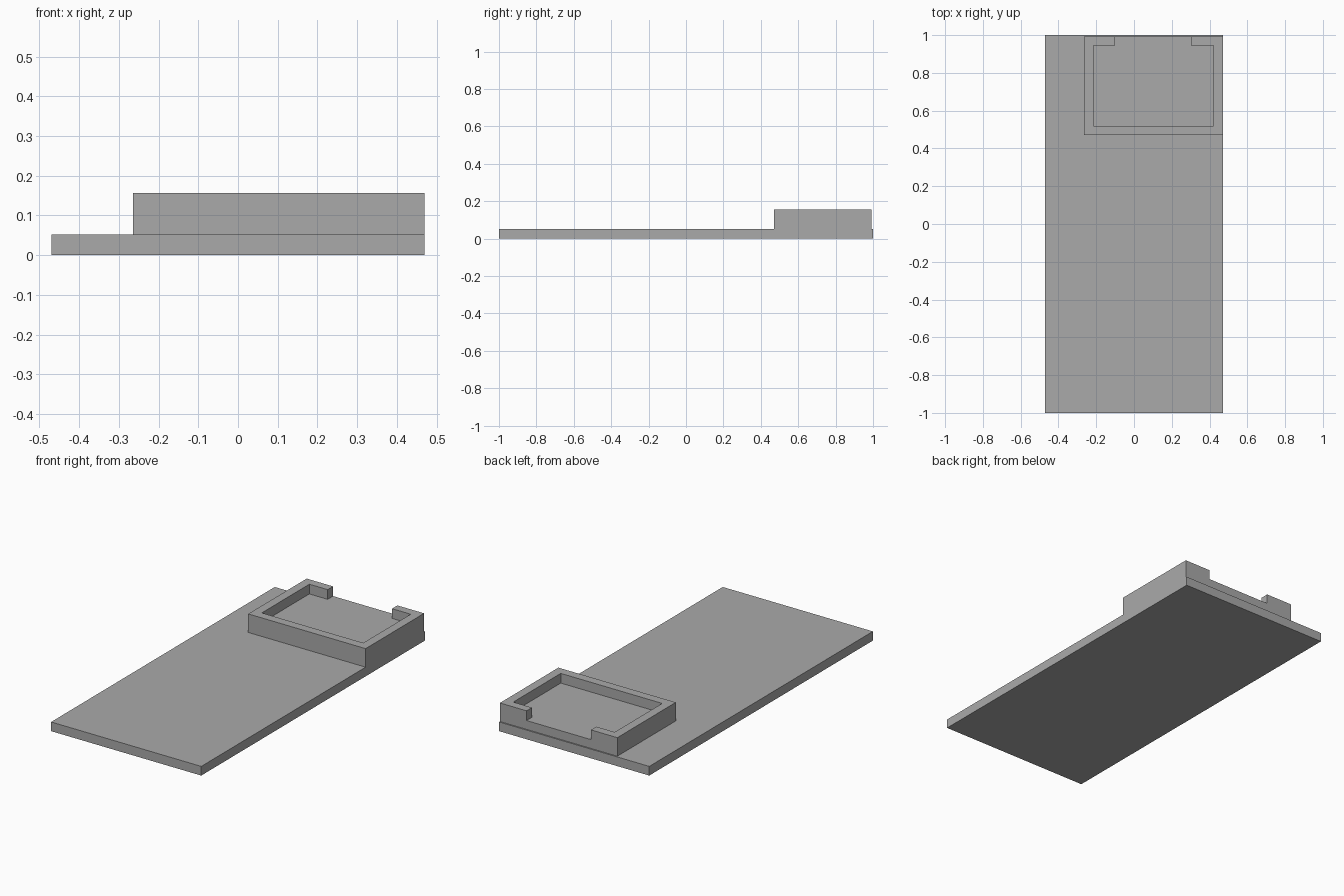
import bpy
import bmesh

default = bpy.data.objects.get("Cube")
if default:
    bpy.data.objects.remove(default, do_unlink=True)

grey = bpy.data.materials.new("plain_grey")
grey.use_nodes = True
colour = (0.4, 0.4, 0.4, 1)
grey.diffuse_color = colour
grey.node_tree.nodes["Principled BSDF"].inputs["Base Color"].default_value = colour


def prism(name, outline, bottom, top):
    """Extrude a flat outline straight up."""
    bm = bmesh.new()
    face = bm.faces.new([bm.verts.new((x, y, bottom)) for x, y in outline])
    up = bmesh.ops.extrude_face_region(bm, geom=[face])
    verts = [v for v in up["geom"] if isinstance(v, bmesh.types.BMVert)]
    bmesh.ops.translate(bm, verts=verts, vec=(0, 0, top - bottom))
    bmesh.ops.recalc_face_normals(bm, faces=bm.faces)
    mesh = bpy.data.meshes.new(name)
    bm.to_mesh(mesh)
    bm.free()
    mesh.materials.append(grey)
    obj = bpy.data.objects.new(name, mesh)
    bpy.context.collection.objects.link(obj)
    return obj


def rectangle(x0, x1, y0, y1):
    return [(x0, y0), (x1, y0), (x1, y1), (x0, y1)]


BASE_TOP, FLOOR, RIM = 0.052, 0.102, 0.157
LEFT, RIGHT, FRONT, BACK = -0.265, 0.47, 0.47, 0.993
IN_LEFT, IN_RIGHT, IN_FRONT, IN_BACK = -0.215, 0.42, 0.52, 0.945
GAP_LEFT, GAP_RIGHT = -0.1, 0.303

# Long flat board
prism("base_board", rectangle(-0.47, 0.47, -1, 1), 0, BASE_TOP)

# Raised tray floor
prism("tray_floor", rectangle(LEFT, RIGHT, FRONT, BACK), BASE_TOP, FLOOR)

# Tray rim, open in the middle of the back
prism("tray_rim", [
    (LEFT, FRONT), (RIGHT, FRONT), (RIGHT, BACK), (GAP_RIGHT, BACK),
    (GAP_RIGHT, IN_BACK), (IN_RIGHT, IN_BACK), (IN_RIGHT, IN_FRONT),
    (IN_LEFT, IN_FRONT), (IN_LEFT, IN_BACK), (GAP_LEFT, IN_BACK),
    (GAP_LEFT, BACK), (LEFT, BACK)], FLOOR, RIM)
